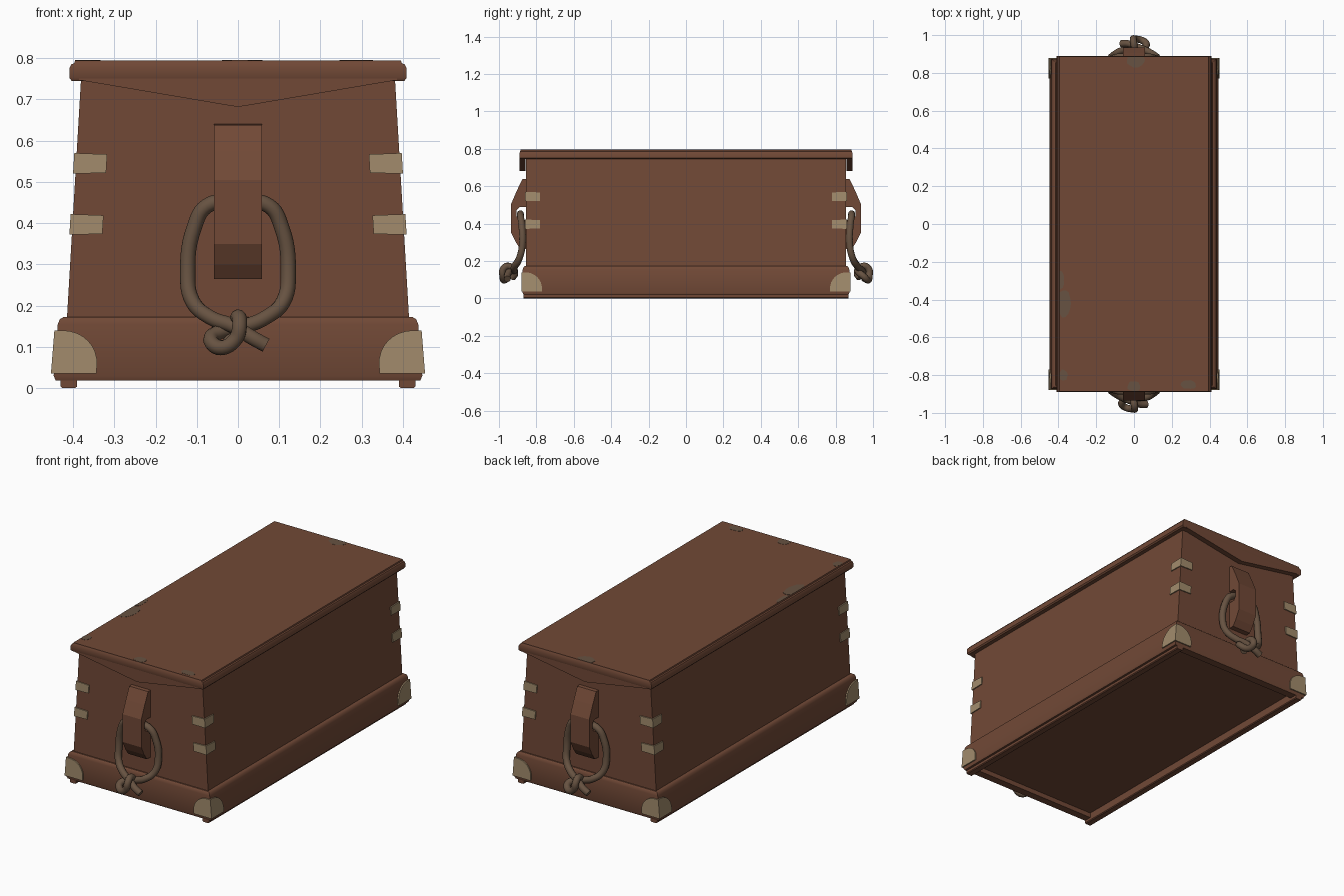
import bpy, bmesh, math, random
from mathutils import Vector

if "Cube" in bpy.data.objects:
    bpy.data.objects.remove(bpy.data.objects["Cube"])
random.seed(4)


def material(name, rgb):
    m = bpy.data.materials.new(name)
    m.use_nodes = True
    colour = (*rgb, 1)
    m.diffuse_color = colour
    m.node_tree.nodes["Principled BSDF"].inputs["Base Color"].default_value = colour
    return m


WOOD = material("red_brown_wood", (0.165, 0.066, 0.037))
BRASS = material("dull_brass", (0.36, 0.26, 0.15))
ROPE = material("brown_rope", (0.135, 0.085, 0.053))
WORN = material("worn_wood", (0.135, 0.085, 0.054))


def add(name, data, mat):
    data.materials.append(mat)
    ob = bpy.data.objects.new(name, data)
    bpy.context.collection.objects.link(ob)
    return ob


def finish(name, bm, mat):
    bmesh.ops.recalc_face_normals(bm, faces=bm.faces)
    mesh = bpy.data.meshes.new(name)
    bm.to_mesh(mesh)
    bm.free()
    return add(name, mesh, mat)


def loft(name, rings, mat):
    """Join rectangular rings (half width, half length, height), capping both ends."""
    bm = bmesh.new()
    loops = [[bm.verts.new((sx * x, sy * y, z))
              for sx, sy in ((-1, -1), (1, -1), (1, 1), (-1, 1))] for x, y, z in rings]
    for a, b in zip(loops, loops[1:]):
        for i in range(4):
            j = (i + 1) % 4
            bm.faces.new((a[i], a[j], b[j], b[i]))
    bm.faces.new(loops[0])
    bm.faces.new(loops[-1])
    return finish(name, bm, mat)


def slab(name, points, offset, mat):
    """Closed solid made from an outline pushed along an offset."""
    bm = bmesh.new()
    a = [bm.verts.new(p) for p in points]
    b = [bm.verts.new(Vector(p) + Vector(offset)) for p in points]
    bm.faces.new(a)
    bm.faces.new(b)
    for i in range(len(a)):
        j = (i + 1) % len(a)
        bm.faces.new((a[i], a[j], b[j], b[i]))
    return finish(name, bm, mat)


def back_copy(ob):
    twin = ob.copy()
    twin.name = ob.name.replace("front", "back")
    twin.rotation_euler.z = math.pi
    bpy.context.collection.objects.link(twin)


def smooth(ob):
    bpy.ops.object.select_all(action='DESELECT')
    ob.select_set(True)
    bpy.context.view_layer.objects.active = ob
    bpy.ops.object.shade_smooth_by_angle(angle=math.radians(40))


# Tapered body, plinth with recessed underside, and lid with rounded rim
BODY_Y = 0.855
PLINTH_Y = 0.873
loft("body", [(0.415, BODY_Y, 0.165), (0.38, BODY_Y, 0.76)], WOOD)
plinth = loft("plinth", [(0.39, 0.825, 0.045), (0.39, 0.825, 0.018), (0.442, 0.868, 0.018),
                         (0.447, PLINTH_Y, 0.03), (0.437, PLINTH_Y, 0.155),
                         (0.432, 0.869, 0.167), (0.422, 0.862, 0.173),
                         (0.40, 0.85, 0.173)], WOOD)
lid = loft("lid", [(0.37, 0.85, 0.745), (0.403, 0.885, 0.745), (0.409, 0.89, 0.752),
                   (0.409, 0.89, 0.775), (0.404, 0.888, 0.785), (0.397, 0.886, 0.788),
                   (0.395, 0.886, 0.795)], WOOD)
smooth(plinth)
smooth(lid)

# Runners under the long sides
for side, s in (("left", 1), ("right", -1)):
    ob = slab(side + "_runner", [(s * x, -0.868, z) for x, z in
              ((0.39, 0.03), (0.39, 0.004), (0.395, 0), (0.425, 0), (0.43, 0.004), (0.43, 0.03))],
              (0, 1.736, 0), WOOD)

# Pointed lid apron on each end
apron = slab("front_lid_apron", [(x, -0.889, z) for x, z in
             ((-0.385, 0.768), (-0.385, 0.747), (-0.02, 0.685), (0, 0.682), (0.02, 0.685),
              (0.385, 0.747), (0.385, 0.768))], (0, 0.03, 0), WOOD)
back_copy(apron)


# Brass fittings wrapped round the four corners
def body_x(z):
    return 0.415 - 0.06 * (z - 0.17)


def plinth_x(z):
    return 0.447 - 0.08 * (z - 0.03)


def corner_fitting(name, outline, half_x, end_y, proud, sx, sy):
    """Outline gives (distance from corner, height) and is laid on both faces."""
    slab(name + "_end", [(sx * (half_x(z) + proud - t), sy * (end_y + proud), z)
                         for t, z in outline], (0, -sy * (proud + 0.001), 0), BRASS)
    slab(name + "_side", [(sx * (half_x(z) + proud), sy * (end_y + proud - t), z)
                          for t, z in outline], (-sx * (proud + 0.001), 0, 0), BRASS)


quarter = [(0, 0.036), (0.11, 0.036)]
for i in range(9):
    a = math.radians(90 * i / 8)
    quarter.append((0.02 + 0.09 * math.cos(a), 0.055 + 0.085 * math.sin(a)))
quarter.append((0, 0.14))

for end, sy in (("front", -1), ("back", 1)):
    for side, sx in (("left", 1), ("right", -1)):
        label = end + "_" + side
        corner_fitting(label + "_corner_guard", quarter, plinth_x, PLINTH_Y, 0.007, sx, sy)
        for level, z in (("lower", 0.372), ("upper", 0.52)):
            strap = [(0, z), (0.08, z + 0.002), (0.08, z + 0.047), (0, z + 0.05)]
            corner_fitting(label + "_" + level + "_strap", strap, body_x, BODY_Y, 0.006, sx, sy)

# Wooden handle cleat with a rope hole behind it
cleat = [(0, 0.64), (0.02, 0.638), (0.05, 0.575), (0.08, 0.505), (0.08, 0.35), (0.055, 0.3),
         (0.03, 0.265), (0, 0.265), (0, 0.42), (0.035, 0.42), (0.052, 0.44),
         (0.052, 0.47), (0.035, 0.488), (0, 0.488)]
back_copy(slab("front_cleat", [(-0.058, -BODY_Y - d, z) for d, z in cleat],
               (0.116, 0, 0), WOOD))

# Knotted rope becket
path = [(0.068, -0.955, 0.104), (0.035, -0.955, 0.122), (-0.01, -0.94, 0.15),
        (-0.065, -0.918, 0.17), (-0.11, -0.893, 0.21), (-0.122, -0.876, 0.28),
        (-0.106, -0.878, 0.39), (-0.075, -0.885, 0.442), (0, -0.885, 0.452),
        (0.075, -0.885, 0.442), (0.106, -0.878, 0.39), (0.122, -0.876, 0.28),
        (0.11, -0.893, 0.21), (0.065, -0.918, 0.17), (0.015, -0.918, 0.15),
        (-0.04, -0.925, 0.138), (-0.066, -0.95, 0.118), (-0.042, -0.972, 0.098),
        (-0.005, -0.979, 0.12), (0.004, -0.978, 0.155), (0, -0.95, 0.173),
        (-0.005, -0.915, 0.14), (-0.02, -0.93, 0.108)]
curve = bpy.data.curves.new("front_rope_handle", 'CURVE')
curve.dimensions = '3D'
curve.bevel_depth = 0.0185
curve.bevel_resolution = 3
curve.resolution_u = 6
curve.use_fill_caps = True
spline = curve.splines.new('BEZIER')
spline.bezier_points.add(len(path) - 1)
for point, co in zip(spline.bezier_points, path):
    point.co = co
    point.handle_left_type = point.handle_right_type = 'AUTO'
back_copy(add("front_rope_handle", curve, ROPE))

# Worn patches on the lid, kept inside its edge
patches = [(-0.37, -0.42, 0.04, 0.08), (-0.39, -0.3, 0.02, 0.05), (0.01, 0.87, 0.05, 0.04),
           (-0.375, -0.8, 0.025, 0.03), (0, -0.86, 0.035, 0.03), (0.29, -0.85, 0.04, 0.025)]
for n, (cx, cy, rx, ry) in enumerate(patches):
    outline = []
    for i in range(14):
        a = math.tau * i / 14
        k = random.uniform(0.85, 1.1)
        x = max(-0.395, min(0.395, cx + k * rx * math.cos(a)))
        y = max(-0.886, min(0.886, cy + k * ry * math.sin(a)))
        outline.append((x, y, 0.794))
    slab("worn_patch_%d" % (n + 1), outline, (0, 0, 0.002), WORN)
